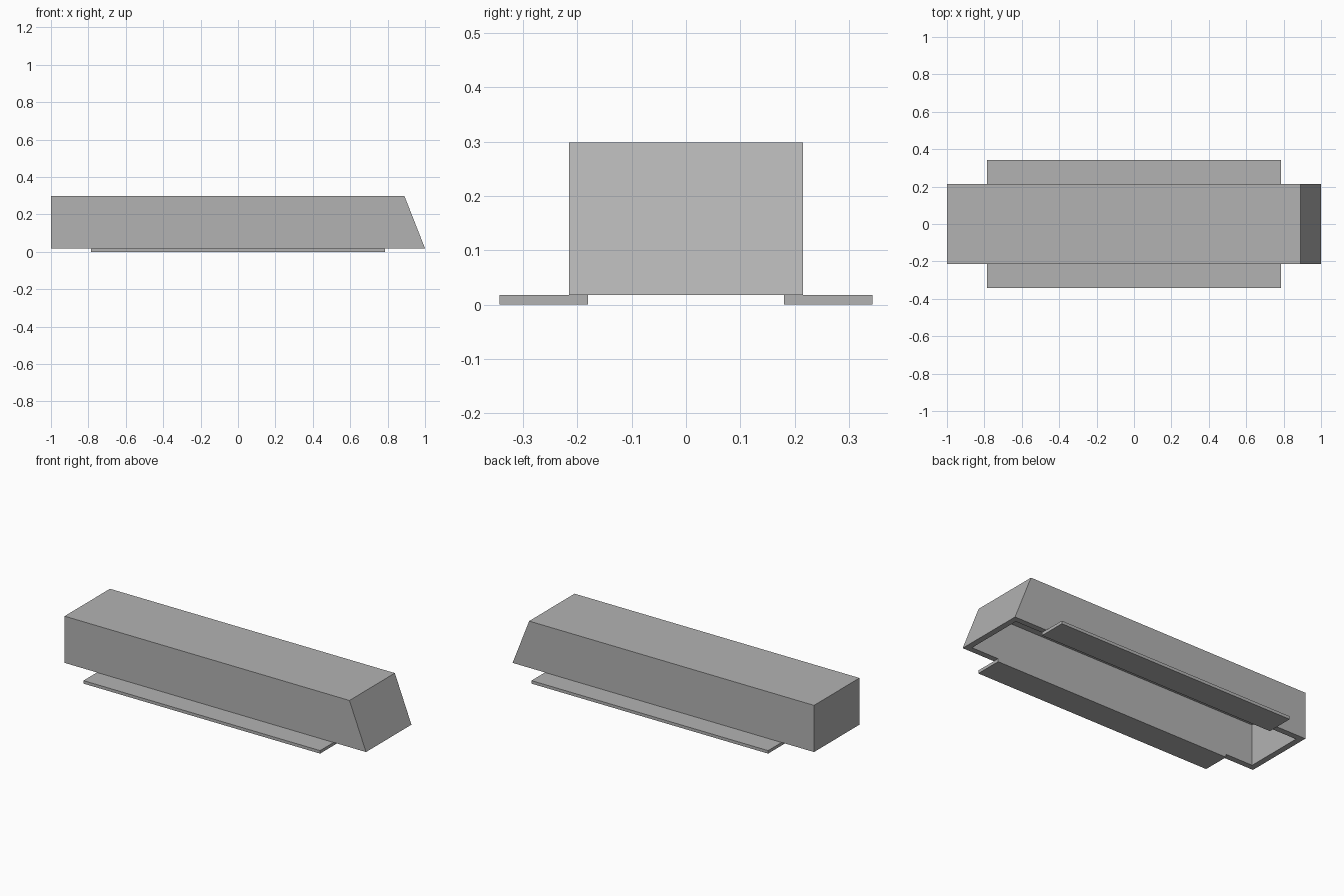
import bpy
import bmesh

cube = bpy.data.objects.get("Cube")
if cube:
    bpy.data.objects.remove(cube, do_unlink=True)

LENGTH, HALF_WIDTH = 2.0, 0.215
BASE, TOP, WALL = 0.018, 0.298, 0.035
SLOPE = 0.11 / (TOP - BASE)          # run of the raked end per unit of height

# Single grey material
grey = bpy.data.materials.new("plain grey")
grey.use_nodes = True
colour = (0.45, 0.45, 0.45, 1)
grey.diffuse_color = colour
grey.node_tree.nodes["Principled BSDF"].inputs["Base Color"].default_value = colour


def add_object(name, bm):
    bmesh.ops.recalc_face_normals(bm, faces=bm.faces[:])
    mesh = bpy.data.meshes.new(name)
    bm.to_mesh(mesh)
    bm.free()
    mesh.materials.append(grey)
    obj = bpy.data.objects.new(name, mesh)
    bpy.context.collection.objects.link(obj)
    return obj


def box(x0, x1, y0, y1, z0, z1):
    bm = bmesh.new()
    bmesh.ops.create_cube(bm, size=1)
    for v in bm.verts:
        v.co.x = x1 if v.co.x > 0 else x0
        v.co.y = y1 if v.co.y > 0 else y0
        v.co.z = z1 if v.co.z > 0 else z0
    return bm


# Housing: box with one raked end, hollow and open underneath
bm = box(-LENGTH / 2, LENGTH / 2, -HALF_WIDTH, HALF_WIDTH, BASE, TOP)
for v in bm.verts:
    if v.co.x > 0:
        v.co.x -= SLOPE * (v.co.z - BASE)
bm.normal_update()
bottom = min(bm.faces, key=lambda f: f.calc_center_median().z)
bmesh.ops.inset_region(bm, faces=[bottom], thickness=WALL, use_even_offset=True)
cavity = bmesh.ops.extrude_discrete_faces(bm, faces=[bottom])["faces"][0]
depth = TOP - BASE - WALL
for v in cavity.verts:
    v.co.z += depth
    if v.co.x > 0:
        v.co.x -= SLOPE * depth
add_object("housing", bm)

# Mounting flanges along both long sides
for side, name in ((-1, "front_flange"), (1, "back_flange")):
    inner, outer = HALF_WIDTH - WALL, 0.343
    y0, y1 = sorted((side * inner, side * outer))
    add_object(name, box(-0.785, 0.785, y0, y1, 0, BASE))
